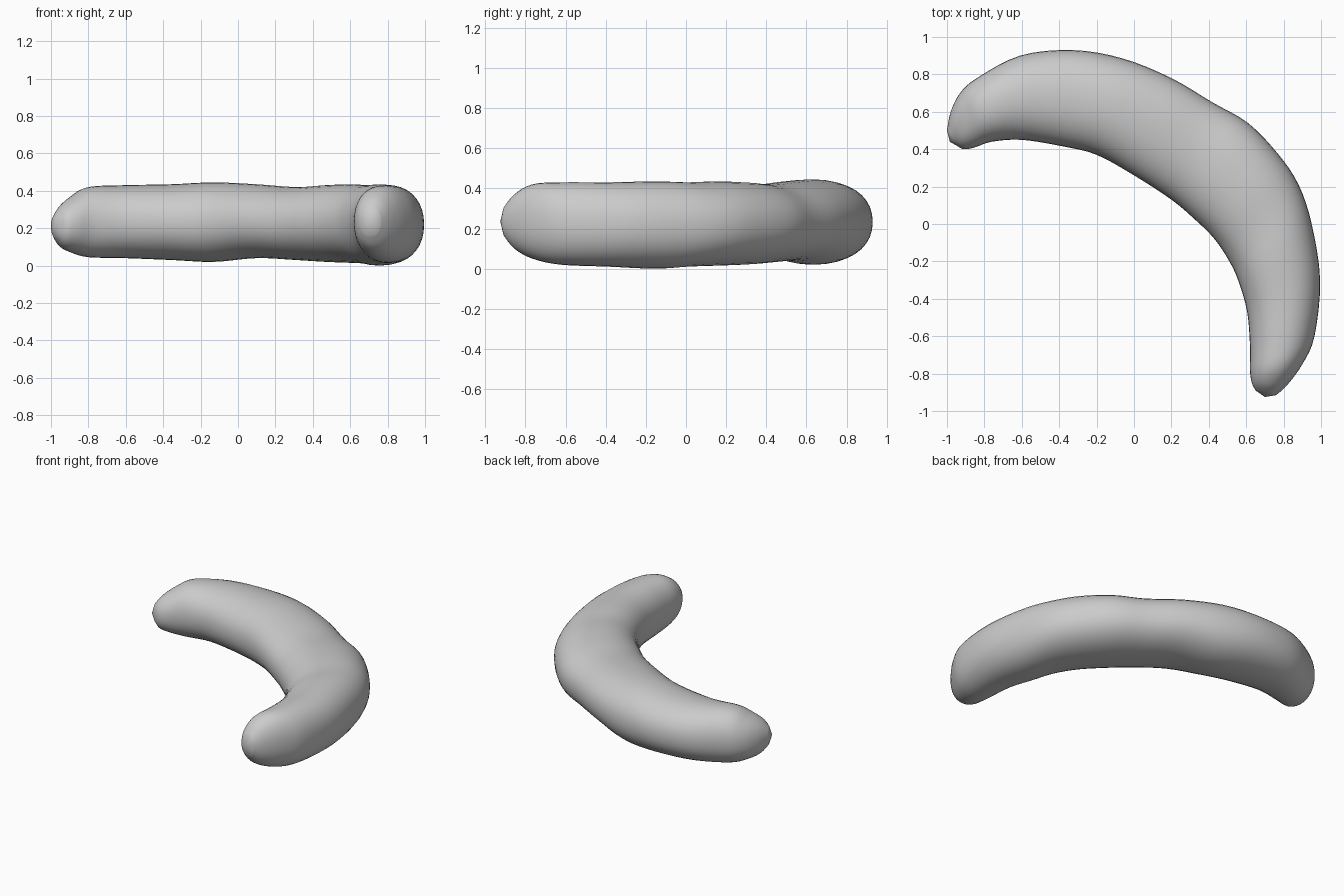
import bpy, bmesh, math
from mathutils import Vector

if "Cube" in bpy.data.objects:
    bpy.data.objects.remove(bpy.data.objects["Cube"])

# Body stations along the bend: outer x, outer y, inner x, inner y, bottom z, top z
STATIONS = [
    (-1.00, .50, -.95, .42, .15, .27),
    (-.98, .60, -.91, .40, .10, .32),
    (-.93, .70, -.85, .41, .07, .37),
    (-.84, .78, -.76, .44, .045, .42),
    (-.61, .90, -.60, .45, .04, .43),
    (-.33, .93, -.38, .415, .03, .435),
    (-.06, .885, -.20, .37, .02, .445),
    (.20, .78, .00, .26, .04, .435),
    (.42, .65, .20, .13, .03, .42),
    (.61, .54, .33, .02, .02, .43),
    (.77, .375, .43, -.08, .015, .435),
    (.88, .21, .51, -.20, .01, .43),
    (.95, .00, .56, -.31, .00, .435),
    (.995, -.30, .605, -.47, .01, .43),
    (.965, -.60, .62, -.65, .02, .43),
    (.90, -.75, .62, -.78, .05, .42),
    (.82, -.86, .63, -.85, .10, .37),
    (.76, -.915, .65, -.89, .16, .31),
]
POLES = [(-.985, .44, .21), (.70, -.925, .235)]
SIDES, STEPS = 36, 4


def spline(a, b, c, d, t):
    """Smooth blend from b to c, for every value of the station."""
    return [.5 * (2*q + (r-p)*t + (2*p-5*q+4*r-s)*t*t + (3*q-p-3*r+s)*t**3)
            for p, q, r, s in zip(a, b, c, d)]


def ring(bm, s):
    """Rounded cross-section spanning the outer and inner edges."""
    outer, inner = Vector((s[0], s[1], 0)), Vector((s[2], s[3], 0))
    mid, half = (outer + inner) / 2, (outer - inner) / 2
    zc, zh = (s[4] + s[5]) / 2, (s[5] - s[4]) / 2
    verts = []
    for i in range(SIDES):
        a = math.tau * i / SIDES
        c, n = math.cos(a), math.sin(a)
        u = math.copysign(abs(c) ** .92, c)
        w = math.copysign(abs(n) ** .92, n)
        p = mid + half * u
        verts.append(bm.verts.new((p.x, p.y, zc + zh * w)))
    return verts


# Curved, tapering body swept through the stations
bm = bmesh.new()
rings = []
last = len(STATIONS) - 1
for i in range(last):
    pts = [STATIONS[min(max(i + k, 0), last)] for k in (-1, 0, 1, 2)]
    for j in range(STEPS):
        rings.append(ring(bm, spline(*pts, j / STEPS)))
rings.append(ring(bm, STATIONS[-1]))
for a, b in zip(rings, rings[1:]):
    for i in range(SIDES):
        k = (i + 1) % SIDES
        bm.faces.new((a[i], a[k], b[k], b[i]))

# Rounded tips
for r, p in ((rings[0], POLES[0]), (rings[-1], POLES[1])):
    tip = bm.verts.new(p)
    for i in range(SIDES):
        bm.faces.new((r[i], r[(i + 1) % SIDES], tip))
bmesh.ops.recalc_face_normals(bm, faces=bm.faces)
for f in bm.faces:
    f.smooth = True

mesh = bpy.data.meshes.new("curved_body")
bm.to_mesh(mesh)
bm.free()
body = bpy.data.objects.new("curved_body", mesh)
bpy.context.collection.objects.link(body)

grey = bpy.data.materials.new("light grey")
grey.diffuse_color = (.6, .6, .6, 1)
grey.use_nodes = True
grey.node_tree.nodes["Principled BSDF"].inputs["Base Color"].default_value = grey.diffuse_color
mesh.materials.append(grey)
